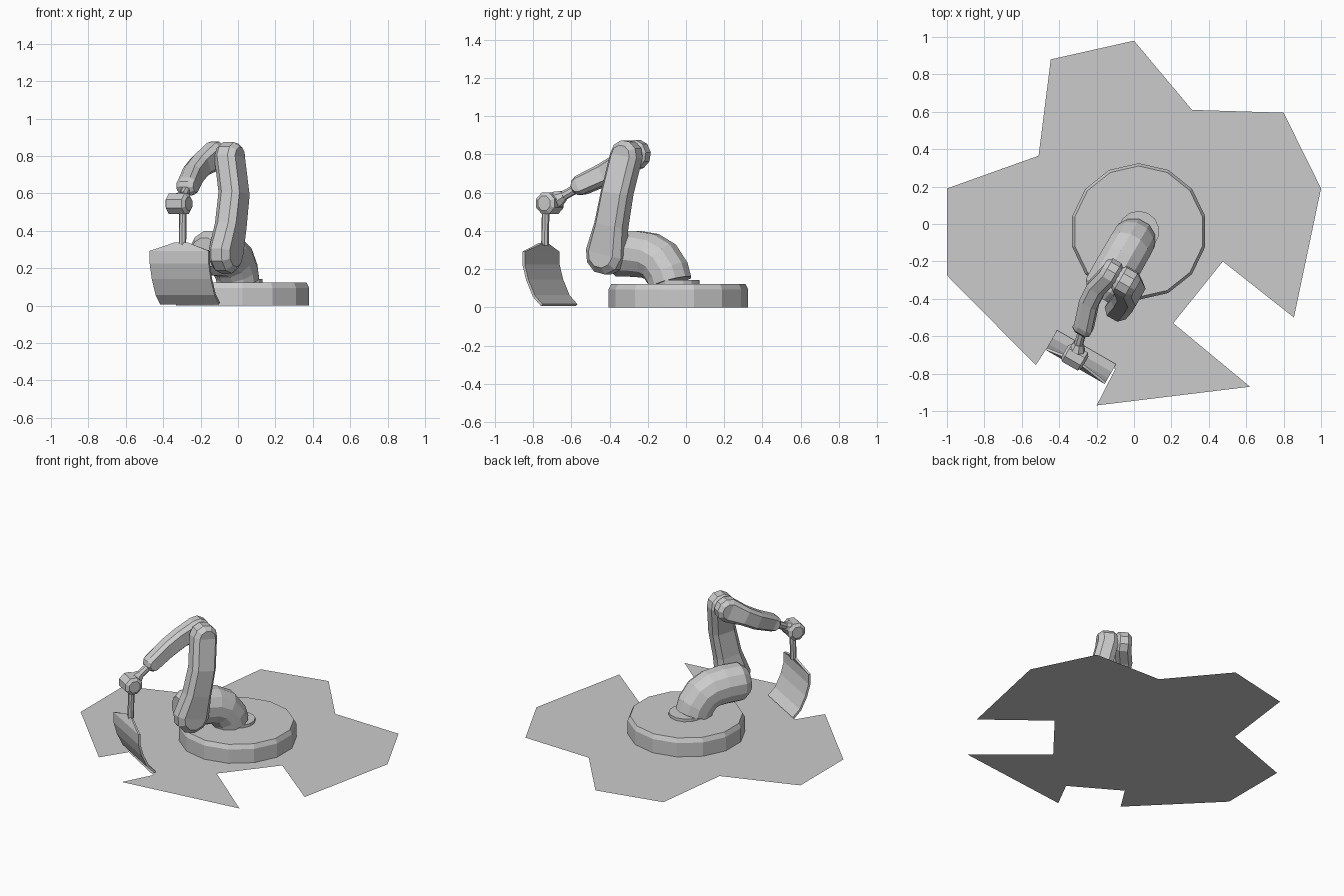
import bpy, bmesh
from math import pi, radians, sin, cos, atan2
from mathutils import Matrix, Vector

if "Cube" in bpy.data.objects:
    bpy.data.objects.remove(bpy.data.objects["Cube"])

# Arm frame: s = sideways along the hinges, t = reach away from the base, z = up
ARM = Matrix.Translation((0.025, -0.04, 0)) @ Matrix.Rotation(radians(-30), 4, 'Z')


def P(s, t, z):
    return ARM @ Vector((s, -t, z))


def finish(bm, name):
    bmesh.ops.recalc_face_normals(bm, faces=bm.faces)
    mesh = bpy.data.meshes.new(name)
    bm.to_mesh(mesh)
    bm.free()
    ob = bpy.data.objects.new(name, mesh)
    bpy.context.collection.objects.link(ob)
    return ob


def bridge(bm, rings):
    for a, b in zip(rings, rings[1:]):
        n = len(a)
        for i in range(n):
            bm.faces.new((a[i], a[(i + 1) % n], b[(i + 1) % n], b[i]))


def tube(name, stations, n=8):
    """Faceted tube through (s, t, z, radius) stations."""
    bm, rings = bmesh.new(), []
    pts = [Vector(q[:3]) for q in stations]
    for i, (c, q) in enumerate(zip(pts, stations)):
        d = (pts[min(i + 1, len(pts) - 1)] - pts[max(i - 1, 0)]).normalized()
        ref = Vector((0, 1, 0)) if abs(d.x) > 0.9 else Vector((1, 0, 0))
        a = d.cross(ref).normalized()
        b = a.cross(d)
        angs = [2 * pi * (k + 0.5) / n for k in range(n)]
        rings.append([bm.verts.new(P(*(c + q[3] * (a * cos(w) + b * sin(w))))) for w in angs])
    bridge(bm, rings)
    bm.faces.new(rings[0])
    bm.faces.new(rings[-1])
    return finish(bm, name)


def link_arm(name, stations, half, arc=3):
    """Round-ended link lying in the t-z plane, chamfered on both sides."""
    pts = [Vector(q[:3]) for q in stations]
    d0, d1 = pts[1] - pts[0], pts[-1] - pts[-2]
    w0, w1 = atan2(d0.z, d0.y), atan2(d1.z, d1.y)
    # pairs of left/right outline points as (centre, angle, radius)
    left, right = [], []
    for k in range(arc):
        off = pi - (k + 0.5) * pi / 2 / (arc - 0.5)
        left.append((pts[0], w0 + off, stations[0][3]))
        right.append((pts[0], w0 - off, stations[0][3]))
    for c, q, e in zip(pts[1:-1], stations[1:-1], pts[2:]):
        w = atan2((e - c).z, (e - c).y)
        left.append((c, w + pi / 2, q[3]))
        right.append((c, w - pi / 2, q[3]))
    for k in reversed(range(arc)):
        off = (k + 0.5) * pi / 2 / (arc - 0.5)
        left.append((pts[-1], w1 + off, stations[-1][3]))
        right.append((pts[-1], w1 - off, stations[-1][3]))
    bm, rings = bmesh.new(), []
    for ds, k in ((-1, 0.68), (-0.5, 1), (0.5, 1), (1, 0.68)):
        rings.append([bm.verts.new(P(c.x + ds * half, c.y + r * k * cos(w), c.z + r * k * sin(w)))
                      for c, w, r in left + right[::-1]])
    bridge(bm, rings)
    for ring in (rings[0], rings[-1]):
        n = len(ring)
        for i in range(n // 2 - 1):
            bm.faces.new((ring[i], ring[i + 1], ring[n - 2 - i], ring[n - 1 - i]))
    return finish(bm, name)


def lathe(name, rings, n, centre):
    bm, loops = bmesh.new(), []
    for r, z in rings:
        loops.append([bm.verts.new((centre[0] + r * cos(pi / 2 + 2 * pi * i / n),
                                    centre[1] + r * sin(pi / 2 + 2 * pi * i / n), z)) for i in range(n)])
    bridge(bm, loops)
    bm.faces.new(loops[0])
    bm.faces.new(loops[-1])
    return finish(bm, name)


# Jagged ground sheet
outline = [(0, .98), (.31, .61), (.80, .595), (1, .19), (.855, -.50), (.475, -.20), (.21, -.53),
           (.62, -.87), (-.20, -.97), (-.10, -.775), (-.417, -.586), (-.525, -.755),
           (-1, -.275), (-1, .19), (-.51, .365), (-.445, .88)]
bm = bmesh.new()
bm.faces.new([bm.verts.new((x, y, 0)) for x, y in reversed(outline)])
ground = finish(bm, "ground_sheet")
if ground.data.polygons[0].normal.z < 0:
    ground.data.flip_normals()

# Base plinth and turntable
lathe("base_plinth", [(.365, .001), (.365, .095), (.35, .124)], 14, (.025, -.04))
lathe("turntable", [(.11, .12), (.11, .143)], 14, (.025, -.04))

# Bent shoulder pipe with a domed end
tube("shoulder_pipe", [(0, .05, .13, .118), (0, .065, .18, .12), (0, .11, .24, .122), (0, .17, .27, .123),
                       (0, .25, .28, .124), (0, .36, .28, .122), (0, .41, .28, .085)], 12)

# Lower arm, elbow pin and upper arm
link_arm("lower_arm", [(.11, .37, .28, .108), (.12, .335, .43, .085), (.12, .30, .60, .08),
                       (.075, .27, .795, .08)], .065)
tube("elbow_pin", [(-.05, .27, .80, .055), (.1, .27, .80, .055)])
link_arm("upper_arm", [(-.02, .27, .80, .078), (-.045, .37, .75, .06), (-.04, .46, .70, .058),
                       (0, .585, .64, .052)], .052)

# Forearm rod, collar and wrist
tube("forearm_rod", [(0, .59, .635, .025), (.04, .75, .545, .025)])
tube("wrist_collar", [(.022, .68, .585, .03), (.03, .71, .567, .045), (.04, .75, .545, .045)])
tube("wrist_hub", [(-.022, .752, .545, .04), (-.008, .752, .545, .06), (.088, .752, .545, .06),
                   (.102, .752, .545, .04)])
tube("scoop_rod", [(.07, .76, .53, .02), (.07, .765, .325, .02)])

# Curved scoop blade: rows of (t, z, half width)
rows = [(.77, .335, .04), (.79, .292, .182), (.79, .225, .182), (.768, .145, .182),
        (.728, .06, .182), (.68, .012, .182)]
bm = bmesh.new()
grid = [[bm.verts.new(P(.068 + k * w, t, z)) for k in (-1, 1)] for t, z, w in rows]
for a, b in zip(grid, grid[1:]):
    bm.faces.new((a[0], a[1], b[1], b[0]))
blade = finish(bm, "scoop_blade")
solid = blade.modifiers.new("thickness", 'SOLIDIFY')
solid.thickness = .014
solid.offset = 0
